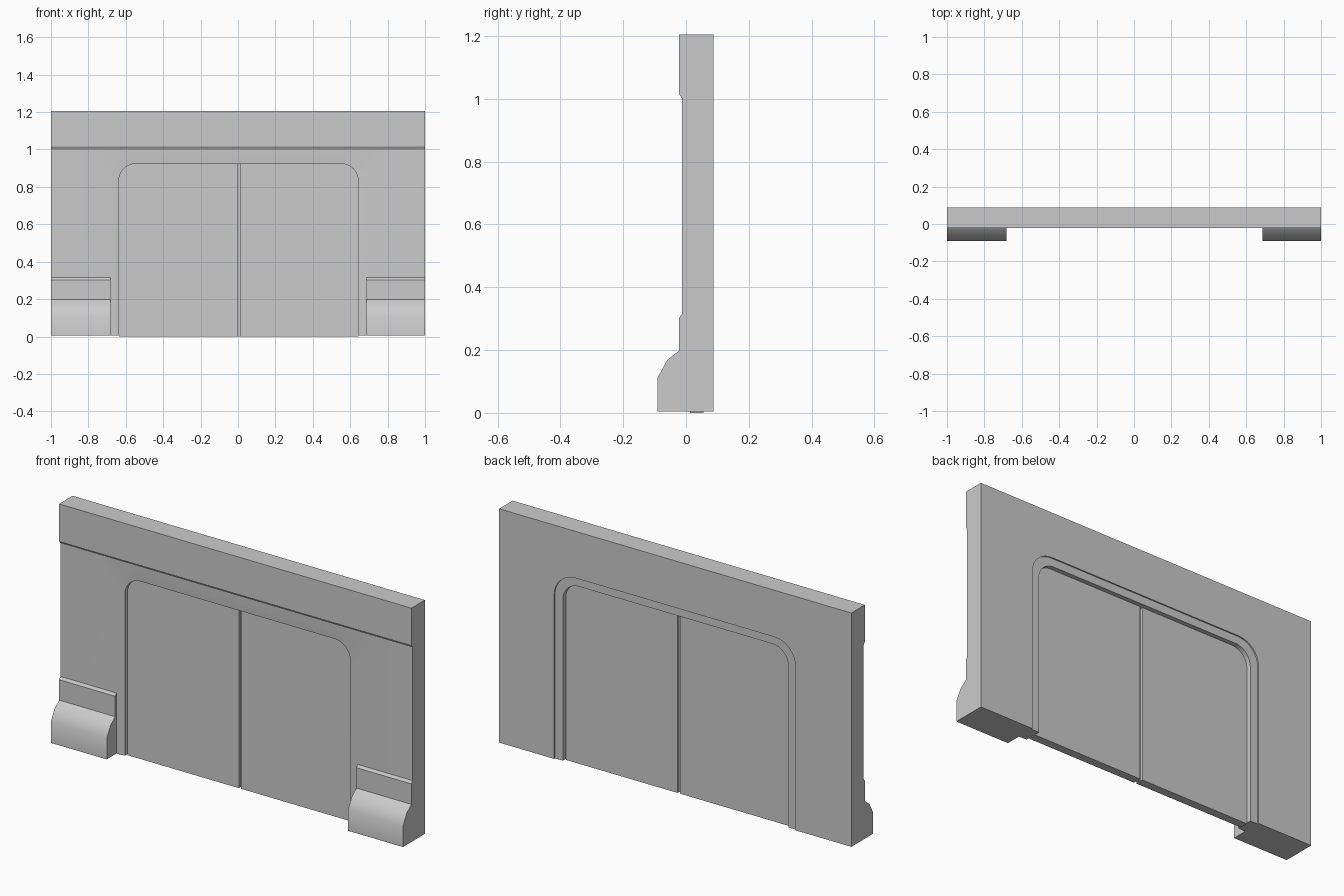
import bpy, bmesh
from math import pi, sin, cos, radians

if "Cube" in bpy.data.objects:
    bpy.data.objects.remove(bpy.data.objects["Cube"])

CX = 0.003              # the doorway sits a hair right of centre
BASE, TOP = 0.005, 1.205
FRONT, BACK = -0.012, 0.087


def finish(name, bm):
    bmesh.ops.remove_doubles(bm, verts=bm.verts, dist=1e-5)
    bmesh.ops.recalc_face_normals(bm, faces=bm.faces)
    me = bpy.data.meshes.new(name)
    bm.to_mesh(me)
    bm.free()
    ob = bpy.data.objects.new(name, me)
    bpy.context.collection.objects.link(ob)
    bpy.ops.object.select_all(action='DESELECT')
    ob.select_set(True)
    bpy.context.view_layer.objects.active = ob
    bpy.ops.object.shade_smooth_by_angle(angle=radians(30))
    return ob


def prism(name, pts, axis, a, b):
    """Extrude a 2D outline along x (points are y,z) or along y (points are x,z)."""
    put = (lambda p, t: (t, p[0], p[1])) if axis == 'x' else (lambda p, t: (p[0], t, p[1]))
    bm = bmesh.new()
    la, lb = ([bm.verts.new(put(p, t)) for p in pts] for t in (a, b))
    bm.faces.new(la)
    bm.faces.new(lb)
    for i in range(len(pts)):
        j = (i + 1) % len(pts)
        bm.faces.new((la[i], la[j], lb[j], lb[i]))
    return finish(name, bm)


def half_arch(half, top, r, base, side, n=8):
    """Right or left half of the rounded doorway, from the ground up."""
    pts = [(CX + side * half, base)]
    for i in range(n + 1):
        t = i / n * pi / 2
        pts.append((CX + side * (half - r + r * cos(t)), top - r + r * sin(t)))
    return pts


def arch(half, top, r, base):
    return half_arch(half, top, r, base, -1) + half_arch(half, top, r, base, 1)[::-1]


# Wall with a stepped frame around the doorway
outer = arch(0.685, 0.965, 0.12, BASE)
inner = arch(0.64, 0.923, 0.09, BASE)
layers = [(outer, FRONT), (inner, -0.008), (inner, 0.08), (outer, 0.08), (outer, BACK)]
corners = [(1, BASE), (1, TOP), (-1, TOP), (-1, BASE)]
bm = bmesh.new()
loops = [[bm.verts.new((x, y, z)) for x, z in pts] for pts, y in layers]
box_f, box_b = ([bm.verts.new((x, y, z)) for x, z in corners] for y in (FRONT, BACK))
for la, lb in zip(loops, loops[1:]):
    for i in range(len(la) - 1):
        bm.faces.new((la[i], la[i + 1], lb[i + 1], lb[i]))
for i in range(3):
    bm.faces.new((box_f[i], box_f[i + 1], box_b[i + 1], box_b[i]))
bm.faces.new(loops[0] + box_f)
bm.faces.new(loops[-1] + box_b)
for end, c in ((0, 3), (-1, 0)):      # undersides of the two piers
    bm.faces.new([l[end] for l in loops] + [box_b[c], box_f[c]])
finish("wall", bm)

# Raised band along the top
prism("top_band", [(FRONT, 1.0), (-0.022, 1.015), (-0.022, TOP), (FRONT, TOP)], 'x', -1, 1)

# Stepped plinths at the foot of each pier
plinth = [(FRONT, BASE), (-0.09, BASE), (-0.09, 0.113), (-0.06, 0.168),
          (-0.022, 0.198), (-0.022, 0.303), (FRONT, 0.316)]
for label, a, b in (("left", -1, CX - 0.685), ("right", CX + 0.685, 1)):
    prism(label + "_plinth", plinth, 'x', a, b)

# Two door leaves and the recessed strip between them
GAP = 0.007
for label, side in (("left", -1), ("right", 1)):
    leaf = half_arch(0.64, 0.923, 0.09, 0, side)
    leaf += [(CX + side * GAP, 0.923), (CX + side * GAP, 0)]
    prism(label + "_door", leaf, 'y', 0.012, 0.056)
prism("door_seam", [(CX - GAP, 0), (CX + GAP, 0), (CX + GAP, 0.923), (CX - GAP, 0.923)],
      'y', 0.026, 0.042)
